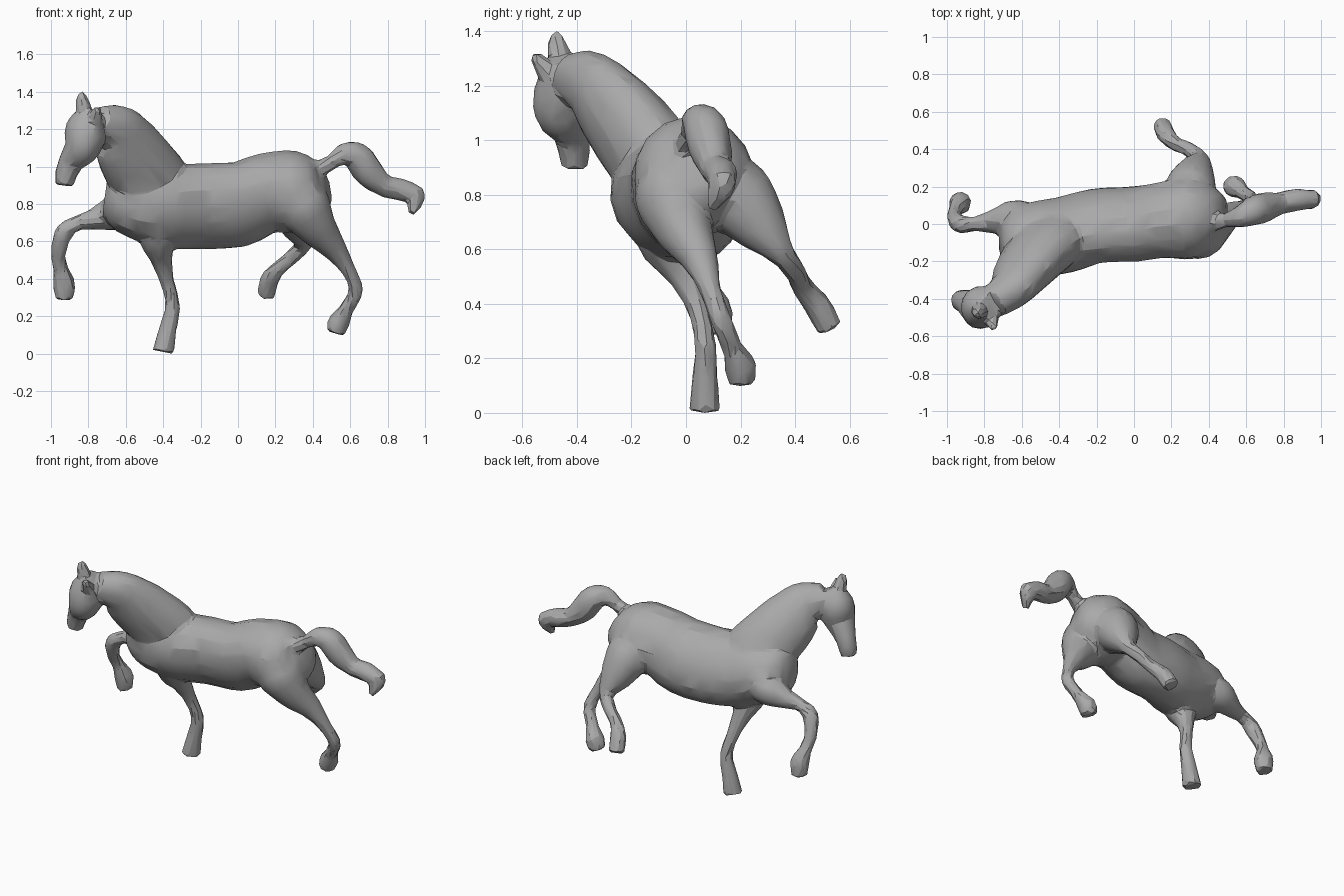
import bpy, bmesh, math
from mathutils import Vector

if "Cube" in bpy.data.objects:
    bpy.data.objects.remove(bpy.data.objects["Cube"], do_unlink=True)

COLOUR = (0.4, 0.4, 0.4, 1)
grey = bpy.data.materials.new("plain_grey")
grey.use_nodes = True
grey.diffuse_color = COLOUR
grey.node_tree.nodes["Principled BSDF"].inputs["Base Color"].default_value = COLOUR

SIDES, STEPS = 16, 4
ALONG_X, UPRIGHT = (1, 0, 0), (0, 0, 1)
bm = bmesh.new()


def spline(points):
    """Catmull-Rom through stations of (x, y, z, half width, half height)."""
    pts = [Vector(p) for p in points]
    pts = [2 * pts[0] - pts[1]] + pts + [2 * pts[-1] - pts[-2]]
    out = []
    for a, b, c, d in zip(pts, pts[1:], pts[2:], pts[3:]):
        for k in range(STEPS):
            t = k / STEPS
            out.append(0.5 * (2 * b + (c - a) * t + (2 * a - 5 * b + 4 * c - d) * t ** 2
                              + (3 * b - a - 3 * c + d) * t ** 3))
    return out + [pts[-2]]


def limb(points, up=ALONG_X):
    """Loft elliptical rings along a path, closed at both ends; one radius means round."""
    stations = spline([p if len(p) == 5 else p + (p[3],) for p in points])
    centres = [Vector(s[:3]) for s in stations]
    rings = []
    for i, s in enumerate(stations):
        along = (centres[min(i + 1, len(centres) - 1)] - centres[max(i - 1, 0)]).normalized()
        side = along.cross(Vector(up)).normalized()
        top = side.cross(along)
        rings.append([bm.verts.new(centres[i] + side * s[3] * math.cos(a) + top * s[4] * math.sin(a))
                      for a in (math.tau * k / SIDES for k in range(SIDES))])
    for ring, following in zip(rings, rings[1:]):
        for k in range(SIDES):
            n = (k + 1) % SIDES
            bm.faces.new((ring[k], ring[n], following[n], following[k]))
    bm.faces.new(rings[0][::-1])
    bm.faces.new(rings[-1])


# Barrel, leaning into the turn
limb([(.48, .02, .88, .07), (.43, .03, .87, .16), (.31, .03, .86, .22),
      (.15, .02, .85, .2, .22), (0, 0, .79, .19, .24), (-.2, -.01, .78, .19, .24),
      (-.38, -.06, .78, .2, .23), (-.53, -.08, .8, .2), (-.65, -.09, .83, .16),
      (-.71, -.09, .84, .09, .11)], (0, -.5, .9))
# Neck
limb([(-.32, -.04, .8, .11, .14), (-.43, -.09, .88, .15, .2), (-.53, -.18, 1, .15, .2),
      (-.6, -.27, 1.11, .13, .18), (-.65, -.34, 1.19, .11, .14), (-.75, -.42, 1.23, .09)],
     (.6, 0, .8))
# Head
limb([(-.77, -.44, 1.29, .07, .06), (-.81, -.44, 1.2, .11), (-.83, -.45, 1.1, .11, .1),
      (-.89, -.42, 1.02, .07), (-.92, -.41, .95, .06), (-.93, -.41, .89, .05)])
# Ears
limb([(-.82, -.46, 1.25, .04), (-.83, -.47, 1.33, .04), (-.84, -.48, 1.39, .02)])
limb([(-.77, -.49, 1.22, .05), (-.75, -.56, 1.31, .02)])
# Left foreleg, raised
limb([(-.52, .02, .78, .08), (-.64, .03, .75, .1), (-.77, .01, .71, .06), (-.86, 0, .69, .04),
      (-.93, 0, .64, .05), (-.96, .04, .53, .04), (-.95, .08, .45, .04),
      (-.93, .11, .37, .06), (-.93, .12, .28, .05)], (0, 1, .2))
# Right foreleg, planted
limb([(-.44, -.11, .74, .09), (-.43, -.07, .61, .1), (-.41, -.01, .5, .06),
      (-.38, .04, .38, .04), (-.35, .07, .25, .04), (-.38, .07, .1, .05), (-.4, .07, 0, .06)])
# Left hind leg, swung out
limb([(.29, .08, .88, .1), (.3, .18, .79, .14), (.33, .28, .67, .1), (.35, .35, .58, .05),
      (.29, .4, .51, .04), (.22, .43, .45, .04), (.17, .48, .39, .05), (.15, .53, .3, .05)],
     (1, 0, .5))
# Right hind leg, trailing
limb([(.27, -.02, .88, .1), (.34, -.04, .79, .15), (.42, -.01, .67, .11), (.51, .05, .56, .07),
      (.59, .09, .44, .04), (.63, .13, .33, .04), (.58, .17, .23, .04), (.54, .2, .16, .06),
      (.52, .2, .1, .05)])
# Tail, ending in a drooping tip
limb([(.4, .01, .96, .06), (.49, .02, 1.01, .04), (.57, .04, 1.06, .06), (.64, .07, 1.04, .08),
      (.7, .09, .96, .08), (.78, .11, .89, .06), (.87, .13, .87, .06),
      (.94, .13, .85, .05), (.99, .13, .84, .03)], UPRIGHT)
limb([(.95, .14, .88, .04), (.95, .13, .82, .05), (.93, .09, .74, .02)])

bmesh.ops.recalc_face_normals(bm, faces=bm.faces)
mesh = bpy.data.meshes.new("horse")
bm.to_mesh(mesh)
bm.free()
horse = bpy.data.objects.new("horse", mesh)
bpy.context.collection.objects.link(horse)

# Fuse the limbs into one skin, soften the joins, then facet it
fuse = horse.modifiers.new("fuse", "REMESH")
fuse.mode, fuse.voxel_size = "VOXEL", 0.012
soft = horse.modifiers.new("soften", "SMOOTH")
soft.factor, soft.iterations = 0.5, 10
facet = horse.modifiers.new("facet", "DECIMATE")
facet.ratio = 0.04

bpy.context.view_layer.update()
skin = bpy.data.meshes.new_from_object(horse.evaluated_get(bpy.context.evaluated_depsgraph_get()))
horse.modifiers.clear()
horse.data = skin
skin.materials.clear()
skin.materials.append(grey)

# Rest the planted hoof on the ground
lift = -min(vertex.co.z for vertex in skin.vertices)
for vertex in skin.vertices:
    vertex.co.z += lift

bpy.context.view_layer.objects.active = horse
horse.select_set(True)
bpy.ops.object.shade_smooth_by_angle(angle=math.radians(20))
